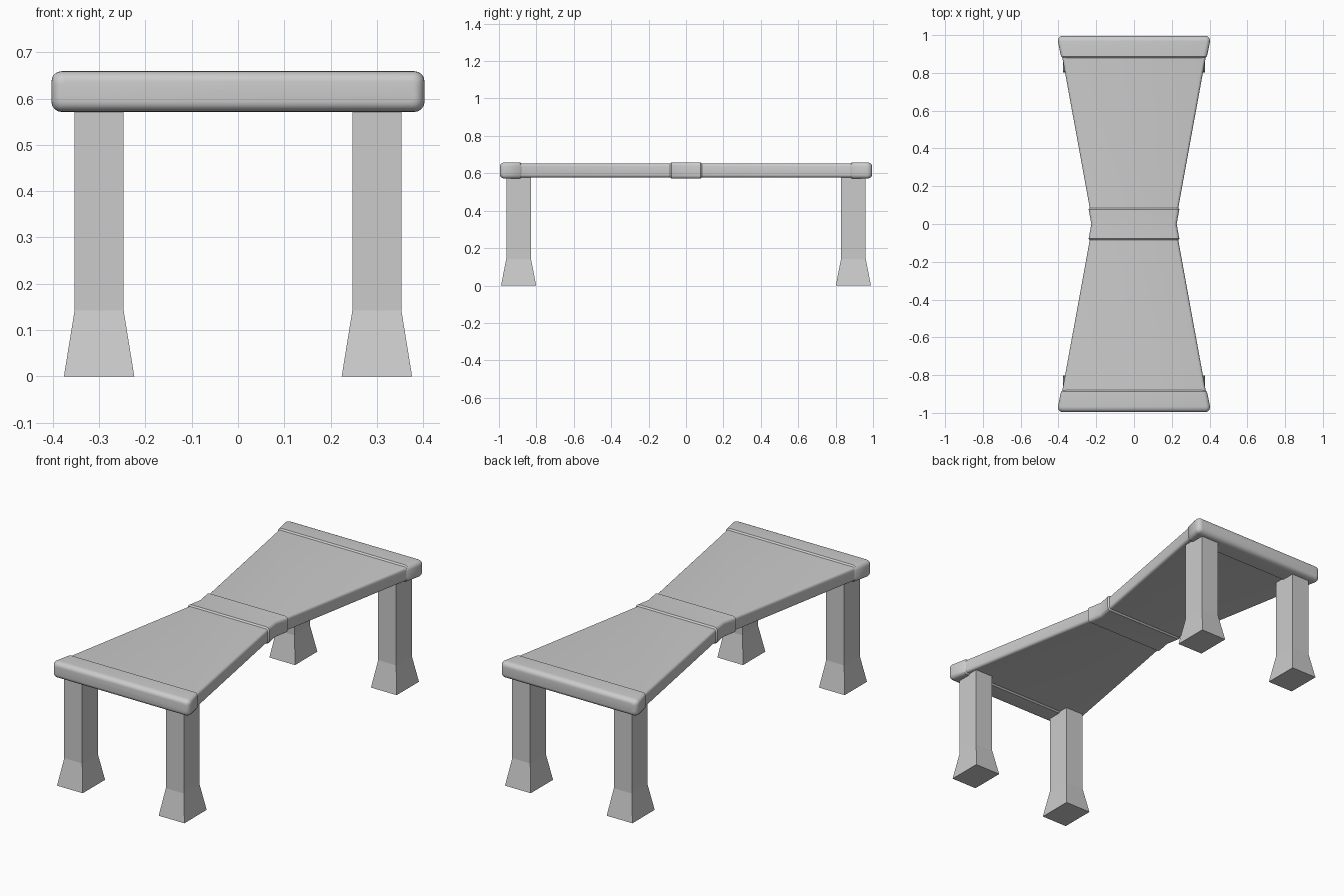
import bpy, math

if "Cube" in bpy.data.objects:
    bpy.data.objects.remove(bpy.data.objects["Cube"])

ZC = 0.615  # mid height of the table top


def ring(y, hw, hh, r, seg=4):
    """Rounded rectangle cross-section in the XZ plane."""
    pts = []
    for k, (sx, sz) in enumerate([(1, 1), (-1, 1), (-1, -1), (1, -1)]):
        for i in range(seg + 1):
            a = math.radians(90 * k + 90 * i / seg)
            pts.append((sx * (hw - r) + r * math.cos(a), y,
                        ZC + sz * (hh - r) + r * math.sin(a)))
    return pts


def make(name, verts, faces, smooth=False):
    me = bpy.data.meshes.new(name)
    me.from_pydata(verts, [], faces)
    ob = bpy.data.objects.new(name, me)
    bpy.context.collection.objects.link(ob)
    bpy.ops.object.select_all(action='DESELECT')
    bpy.context.view_layer.objects.active = ob
    ob.select_set(True)
    bpy.ops.object.mode_set(mode='EDIT')
    bpy.ops.mesh.select_all(action='SELECT')
    bpy.ops.mesh.normals_make_consistent(inside=False)
    bpy.ops.object.mode_set(mode='OBJECT')
    if smooth:
        bpy.ops.object.shade_smooth_by_angle(angle=math.radians(35))
    return ob


def loft(name, rings, smooth=True):
    """Skin a list of equal-sized rings and cap both ends."""
    n = len(rings[0])
    verts = [p for r in rings for p in r]
    faces = [(j * n + i, j * n + (i + 1) % n, (j + 1) * n + (i + 1) % n, (j + 1) * n + i)
             for j in range(len(rings) - 1) for i in range(n)]
    faces += [tuple(range(n)), tuple(range(len(verts) - n, len(verts)))]
    return make(name, verts, faces, smooth)


def width(y):
    """Half width of the hourglass top."""
    return 0.219 + 0.182 * abs(y)


# Hourglass slab
loft("table_top", [ring(y, width(y), 0.037, 0.014) for y in (-0.97, 0, 0.97)])

# Raised band round the waist
loft("waist_band", [ring(y, width(y) + d, 0.037 + d, 0.018)
                    for y, d in ((-0.086, 0), (-0.078, 0.007), (0, 0.007),
                                 (0.078, 0.007), (0.086, 0))])

# Rounded end caps
for s, side in ((-1, "front"), (1, "back")):
    rings = [ring(s * 0.88, width(0.88), 0.037, 0.018),
             ring(s * 0.888, width(0.888) + 0.006, 0.044, 0.022)]
    for i in range(6):
        a = math.radians(90 * i / 5)
        inset = 0.022 * (1 - math.cos(a))
        rings.append(ring(s * (0.967 + 0.028 * math.sin(a)),
                          0.403 - inset, 0.044 - inset, 0.022 - inset * 0.5))
    loft(side + "_end_cap", rings)

# Four square legs with flared feet
for sx, lr in ((-1, "left"), (1, "right")):
    for sy, fb in ((-1, "front"), (1, "back")):
        rings = [[(sx * 0.30 + a * hx, sy * 0.895 + b * hy, z)
                  for a, b in ((-1, -1), (1, -1), (1, 1), (-1, 1))]
                 for z, hx, hy in ((0, 0.076, 0.094), (0.142, 0.053, 0.066),
                                   (0.59, 0.053, 0.066))]
        loft(f"{fb}_{lr}_leg", rings, smooth=False)
